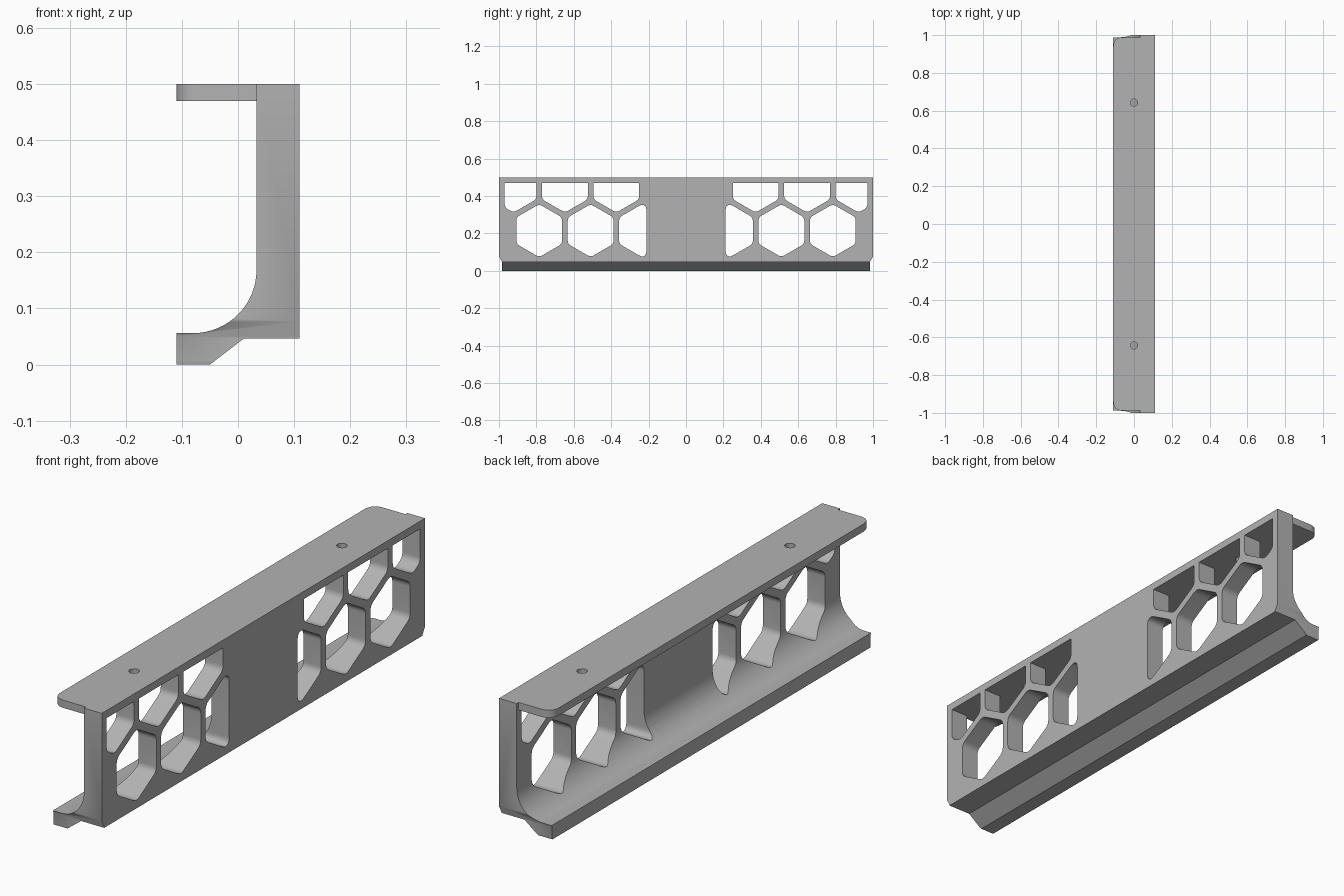
import bpy, bmesh
from math import cos, sin, pi
from mathutils import Vector

default = bpy.data.objects.get("Cube")
if default:
    bpy.data.objects.remove(default, do_unlink=True)

grey = bpy.data.materials.new("grey plastic")
grey.use_nodes = True
grey.diffuse_color = (0.45, 0.45, 0.45, 1)
grey.node_tree.nodes["Principled BSDF"].inputs["Base Color"].default_value = grey.diffuse_color

PITCH, HEX_R = 0.275, 0.1415      # honeycomb spacing and cell radius
ROW_Z, SHELF_Z = 0.215, 0.47
SHELF_END, WALL_X = 0.988, 0.033


def add_prism(bm, outline, depth):
    """Extrude a closed 3D outline along the depth vector."""
    base = [bm.verts.new(p) for p in outline]
    top = [bm.verts.new(Vector(p) + Vector(depth)) for p in outline]
    bm.faces.new(base)
    bm.faces.new(top[::-1])
    for i in range(len(base)):
        j = (i + 1) % len(base)
        bm.faces.new((base[i], top[i], top[j], base[j]))


def make_object(name, bm):
    bmesh.ops.recalc_face_normals(bm, faces=bm.faces)
    mesh = bpy.data.meshes.new(name)
    bm.to_mesh(mesh)
    bm.free()
    mesh.materials.append(grey)
    obj = bpy.data.objects.new(name, mesh)
    bpy.context.collection.objects.link(obj)
    return obj


def cut_and_shade(obj, cutter):
    for o in bpy.context.selected_objects:
        o.select_set(False)
    bpy.context.view_layer.objects.active = obj
    obj.select_set(True)
    mod = obj.modifiers.new("cut", 'BOOLEAN')
    mod.object, mod.operation, mod.solver = cutter, 'DIFFERENCE', 'EXACT'
    bpy.ops.object.modifier_apply(modifier=mod.name)
    bpy.data.objects.remove(cutter, do_unlink=True)
    bpy.ops.object.shade_smooth_by_angle(angle=pi / 6)


def clip(poly, axis, limit, sign):
    """Keep the part of a 2D outline where sign * coordinate <= sign * limit."""
    out = []
    for i, b in enumerate(poly):
        a = poly[i - 1]
        da, db = sign * (a[axis] - limit), sign * (b[axis] - limit)
        if da * db < 0:
            out.append(a.lerp(b, da / (da - db)))
        if db <= 0:
            out.append(b)
    return out


def rounded(poly, setback, keep_sharp, steps=6):
    out = []
    for i, p in enumerate(poly):
        if keep_sharp(p):
            out.append(p)
            continue
        ends = []
        for q in (poly[i - 1], poly[(i + 1) % len(poly)]):
            edge = q - p
            ends.append(p + edge.normalized() * min(setback, 0.42 * edge.length))
        for k in range(steps + 1):
            t = k / steps
            out.append(ends[0].lerp(p, t).lerp(p.lerp(ends[1], t), t))
    return out


# Wall with coved foot and lower lip, as one profile along y
cove = [(-0.08 + 0.113 * cos(a), 0.169 + 0.113 * sin(a))
        for a in (-pi / 2 * k / 16 for k in range(17))]
profile = [(0.11, 0.5), (WALL_X, 0.5)] + cove + [
    (-0.11, 0.056), (-0.11, 0), (-0.05, 0), (0.01, 0.046), (0.11, 0.046)]
bm = bmesh.new()
add_prism(bm, [(x, -1, z) for x, z in profile], (0, 2, 0))
wall = make_object("wall_and_lip", bm)

# Cutter: honeycomb cells and tapered lower ends
cells = [(0.785 - PITCH * i, ROW_Z) for i in range(3)]
cells += [(0.785 + PITCH * (0.5 - i), ROW_Z + PITCH * sin(pi / 3)) for i in range(3)]
end_taper = [(1, 0.077), (0.985, 0.05), (0.985, 0.007), (0.977, -0.02), (1.1, -0.02), (1.1, 0.077)]
bm = bmesh.new()
for side in (-1, 1):
    for cy, cz in cells:
        hexagon = [Vector((cy + HEX_R * sin(k * pi / 3), cz + HEX_R * cos(k * pi / 3))) for k in range(6)]
        shape = clip(clip(clip(hexagon, 1, SHELF_Z, 1), 0, 0.97, 1), 0, 0.212, -1)
        shape = rounded(shape, 0.02, lambda p: p.y > SHELF_Z - 0.005)
        add_prism(bm, [(-0.3, side * p.x, p.y) for p in shape], (0.6, 0, 0))
    add_prism(bm, [(-0.3, side * y, z) for y, z in end_taper], (0.6, 0, 0))
cut_and_shade(wall, make_object("wall_cutter", bm))

# Top shelf with rounded outer corners
plan = [Vector(p) for p in ((WALL_X, -SHELF_END), (WALL_X, SHELF_END),
                            (-0.11, SHELF_END), (-0.11, -SHELF_END))]
plan = rounded(plan, 0.05, lambda p: p.x > 0, 10)
bm = bmesh.new()
add_prism(bm, [(p.x, p.y, SHELF_Z) for p in plan], (0, 0, 0.03))
shelf = make_object("top_shelf", bm)

# Two screw holes through the shelf
bm = bmesh.new()
for side in (-1, 1):
    ring = [(0.019 * cos(k * pi / 16), side * 0.643 + 0.019 * sin(k * pi / 16), 0.4) for k in range(32)]
    add_prism(bm, ring, (0, 0, 0.2))
cut_and_shade(shelf, make_object("screw_hole_cutter", bm))
